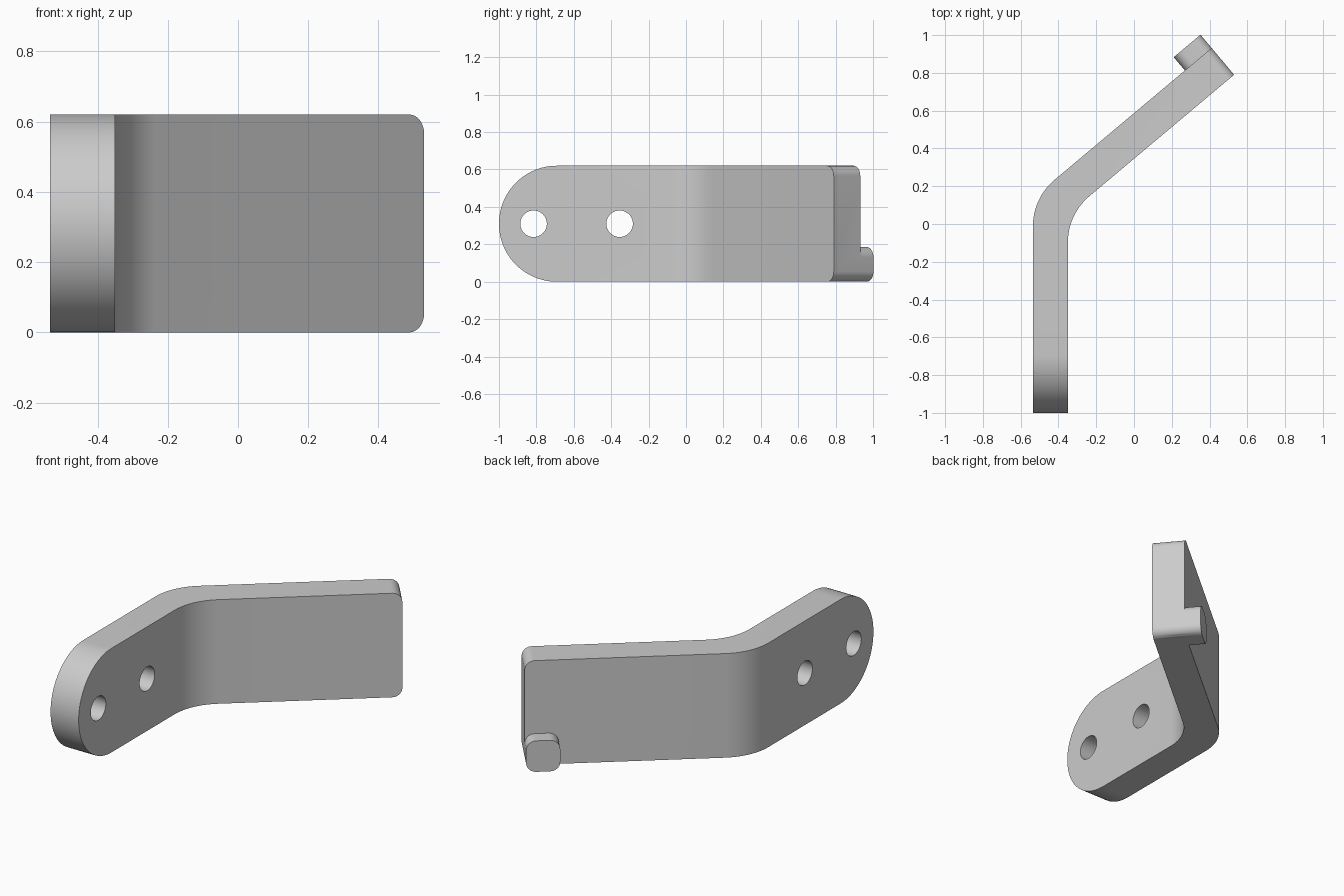
import bpy
import bmesh
from math import radians, sin, cos, tan, pi
from mathutils import Vector, Matrix

cube = bpy.data.objects.get("Cube")
if cube:
    bpy.data.objects.remove(cube, do_unlink=True)

HEIGHT, THICK = 0.62, 0.185
BEND, BEND_R = radians(50), 0.32
BOSS = 0.185        # side of the square boss
BOSS_LEN = 0.092
CORNER_R = 0.055

u = Vector((cos(radians(40)), sin(radians(40)), 0))   # along the angled arm
n = Vector((-u.y, u.x, 0))                            # out of its back face
up = Vector((0, 0, 1))
tip = Vector((0.53, 0.79, 0))                         # front corner of the arm end

steel = bpy.data.materials.new("grey metal")
steel.use_nodes = True
steel.diffuse_color = (0.6, 0.6, 0.6, 1)
steel.node_tree.nodes["Principled BSDF"].inputs["Base Color"].default_value = (0.6, 0.6, 0.6, 1)


def frame(origin, a, b, c):
    """Matrix taking local x, y, z to the axes a, b, c at origin."""
    m = Matrix((a, b, c)).transposed().to_4x4()
    m.translation = origin
    return m


def prism(name, outline, depth, matrix):
    """Extrude a local xy outline along local z."""
    bm = bmesh.new()
    face = bm.faces.new([bm.verts.new((p[0], p[1], 0)) for p in outline])
    new = bmesh.ops.extrude_face_region(bm, geom=[face])["geom"]
    bmesh.ops.translate(bm, vec=(0, 0, depth),
                        verts=[v for v in new if isinstance(v, bmesh.types.BMVert)])
    bm.transform(matrix)
    bmesh.ops.recalc_face_normals(bm, faces=bm.faces)
    mesh = bpy.data.meshes.new(name)
    bm.to_mesh(mesh)
    bm.free()
    mesh.materials.append(steel)
    obj = bpy.data.objects.new(name, mesh)
    bpy.context.collection.objects.link(obj)
    return obj


def arc(cx, cy, r, start, end, steps):
    return [(cx + r * cos(start + (end - start) * i / steps),
             cy + r * sin(start + (end - start) * i / steps)) for i in range(steps + 1)]


def rounded(x0, x1, y0, y1, r_left, r_right, steps=10):
    """Rectangle with separate corner radii on its left and right ends."""
    points = []
    for x, y, r, sx, sy, a in ((x1, y0, r_right, -1, 1, -pi / 2), (x1, y1, r_right, -1, -1, 0),
                               (x0, y1, r_left, 1, -1, pi / 2), (x0, y0, r_left, 1, 1, pi)):
        points += arc(x + sx * r, y + sy * r, r, a, a + pi / 2, steps)
    return points


def combine(target, tool, operation):
    mod = target.modifiers.new(tool.name, 'BOOLEAN')
    mod.operation, mod.object, mod.solver = operation, tool, 'EXACT'
    bpy.context.view_layer.objects.active = target
    bpy.ops.object.modifier_apply(modifier=mod.name)
    bpy.data.objects.remove(tool, do_unlink=True)


def drill(target, name, centre, r, depth, a, b, c):
    combine(target, prism(name, arc(0, 0, r, 0, 2 * pi * 39 / 40, 39), depth,
                          frame(centre, a, b, c)), 'DIFFERENCE')


# Bent strip, drawn in plan: each side is a line, a bend arc and a line
def bend(x, end):
    corner_y = end.y - (end.x - x) * u.y / u.x
    cy = corner_y - BEND_R * tan(BEND / 2)
    return arc(x + BEND_R, cy, BEND_R, pi, pi - BEND, 16)


back_tip = tip + n * THICK
xi, xo = -0.35, -0.535
plan = [(xi, -1), *bend(xi, tip), tip[:2], back_tip[:2], *reversed(bend(xo, back_tip)), (xo, -1)]
bracket = prism("bent_bracket", plan, HEIGHT, Matrix())

# Round the straight arm's end and the angled arm's corners
straight = prism("straight_arm_outline", rounded(-1, 3, 0, HEIGHT, HEIGHT / 2 - 0.0005, 0.05, 24), 4,
                 frame(Vector((-2, 0, 0)), Vector((0, 1, 0)), up, Vector((1, 0, 0))))
combine(bracket, straight, 'INTERSECT')
angled = prism("angled_arm_outline", rounded(-4, 0, 0, HEIGHT, 0.05, CORNER_R), 6,
               frame(tip + n * 3, u, up, -n))
combine(bracket, angled, 'INTERSECT')

# Square boss on the back of the angled arm, sunk slightly into it
boss = prism("boss", rounded(-BOSS, 0, 0, BOSS, CORNER_R, CORNER_R), BOSS_LEN + 0.06,
             frame(back_tip + n * BOSS_LEN, u, up, -n))
combine(bracket, boss, 'UNION')

# Two mounting holes, then the stepped hole through the boss
for y in (-0.815, -0.355):
    drill(bracket, "mounting_hole", Vector((-1, y, HEIGHT / 2)), 0.071, 1,
          Vector((0, 1, 0)), up, Vector((1, 0, 0)))
bore = tip - u * BOSS / 2 + up * BOSS / 2
drill(bracket, "through_hole", bore - n * 0.1, 0.054, 0.6, u, up, n)
drill(bracket, "counterbore", bore + n * THICK / 2, 0.067, 0.5, u, up, n)

bpy.ops.object.select_all(action='DESELECT')
bracket.select_set(True)
bpy.context.view_layer.objects.active = bracket
bpy.ops.object.shade_smooth_by_angle(angle=radians(30))
